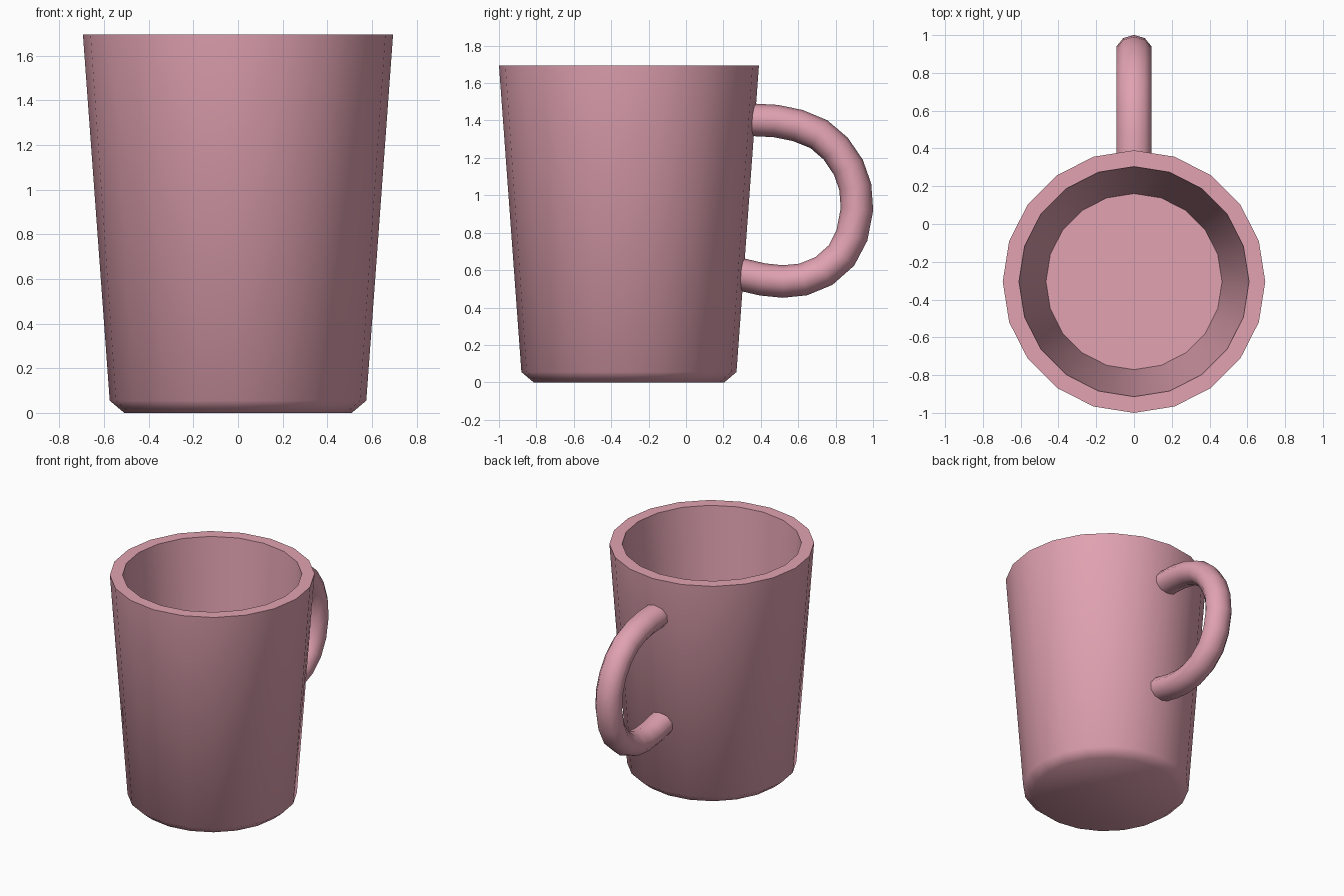
import bpy, bmesh, math
from mathutils import Vector

if "Cube" in bpy.data.objects:
    bpy.data.objects.remove(bpy.data.objects["Cube"])

mat = bpy.data.materials.new("pink_glaze")
mat.diffuse_color = (0.75, 0.36, 0.44, 1)
mat.use_nodes = True
mat.node_tree.nodes["Principled BSDF"].inputs["Base Color"].default_value = mat.diffuse_color


def skin(name, rings):
    """Bridge a list of equal-sized rings, cap both ends, smooth shade."""
    bm = bmesh.new()
    loops = [[bm.verts.new(p) for p in ring] for ring in rings]
    n = len(loops[0])
    for a, b in zip(loops, loops[1:]):
        for i in range(n):
            j = (i + 1) % n
            bm.faces.new((a[i], a[j], b[j], b[i]))
    bm.faces.new(loops[0][::-1])
    bm.faces.new(loops[-1])
    bmesh.ops.recalc_face_normals(bm, faces=bm.faces[:])
    me = bpy.data.meshes.new(name)
    bm.to_mesh(me)
    bm.free()
    me.materials.append(mat)
    ob = bpy.data.objects.new(name, me)
    bpy.context.collection.objects.link(ob)
    bpy.ops.object.select_all(action='DESELECT')
    ob.select_set(True)
    bpy.context.view_layer.objects.active = ob
    bpy.ops.object.shade_smooth_by_angle(angle=math.radians(50))
    return ob


# Cup: 20-sided lathe, from outer base up over the rim and down to the inner floor
SIDES = 20
profile = [(0.51, 0), (0.575, 0.055), (0.695, 1.695), (0.609, 1.695), (0.466, 0.09)]
skin("cup", [[(r * math.cos(math.tau * i / SIDES),
               -0.305 + r * math.sin(math.tau * i / SIDES), z)
              for i in range(SIDES)] for r, z in profile])

# Handle: 10-sided tube swept along a path in the y-z plane
path = [Vector((0, y, z)) for y, z in [
    (0.33, 1.405), (0.48, 1.397), (0.598, 1.373), (0.71, 1.327), (0.80, 1.25),
    (0.868, 1.15), (0.905, 1.045), (0.914, 0.925), (0.887, 0.785), (0.831, 0.678),
    (0.737, 0.595), (0.627, 0.55), (0.517, 0.539), (0.41, 0.55), (0.28, 0.58)]]
rings = []
for k, p in enumerate(path):
    t = (path[min(k + 1, len(path) - 1)] - path[max(k - 1, 0)]).normalized()
    out = Vector((0, -t.z, t.y))
    rings.append([p + Vector((0.097 * math.sin(math.tau * i / 10), 0, 0))
                  + out * 0.087 * math.cos(math.tau * i / 10) for i in range(10)])
skin("handle", rings)
